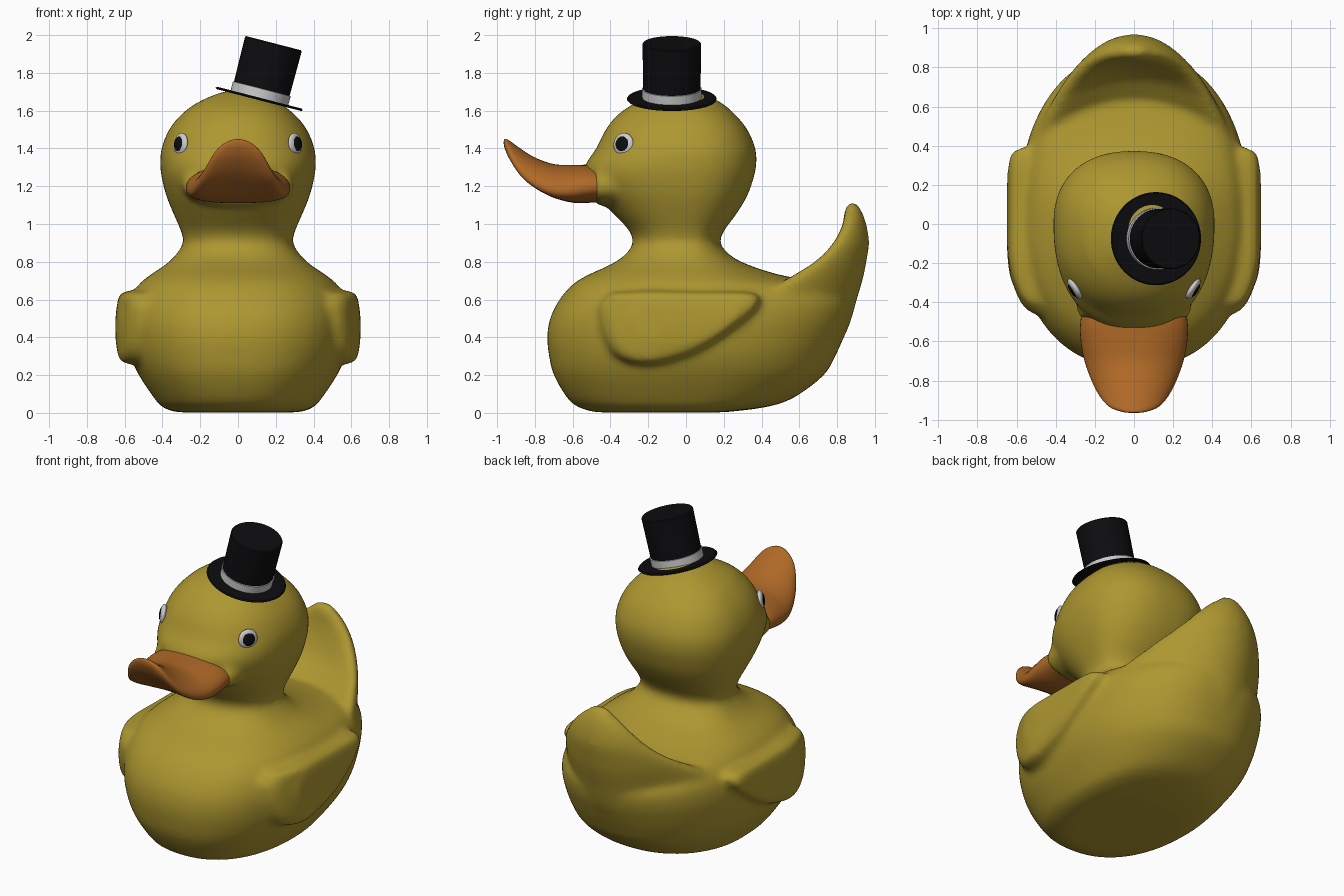
import bpy, bmesh, math
from mathutils import Vector, Matrix
from mathutils.bvhtree import BVHTree

if "Cube" in bpy.data.objects:
    bpy.data.objects.remove(bpy.data.objects["Cube"])


def material(name, rgb):
    m = bpy.data.materials.new(name)
    m.diffuse_color = (*rgb, 1)
    m.use_nodes = True
    m.node_tree.nodes["Principled BSDF"].inputs["Base Color"].default_value = m.diffuse_color
    return m


YELLOW = material("yellow", (0.42, 0.31, 0.03))
ORANGE = material("orange", (0.43, 0.14, 0.02))
BLACK = material("black", (0.004, 0.004, 0.005))
WHITE = material("white", (0.6, 0.6, 0.6))


def refine(rows, steps=4):
    """Catmull-Rom interpolation of a table of section parameters."""
    rows = [Vector(r) for r in rows]
    pts = [rows[0]] + rows + [rows[-1]]
    out = []
    for a, b, c, d in zip(pts, pts[1:], pts[2:], pts[3:]):
        for i in range(steps):
            t = i / steps
            out.append(0.5 * (2 * b + (c - a) * t + (2 * a - 5 * b + 4 * c - d) * t * t
                              + (3 * b - a - 3 * c + d) * t ** 3))
    return out + [rows[-1]]


def loft(bm, rings):
    loops = [[bm.verts.new(p) for p in r] for r in rings]
    n = len(loops[0])
    for a, b in zip(loops, loops[1:]):
        for i in range(n):
            bm.faces.new((a[i], a[(i + 1) % n], b[(i + 1) % n], b[i]))
    bm.faces.new(loops[0])
    bm.faces.new(loops[-1])


def circle(n, power=2.0):
    """Unit superellipse."""
    for i in range(n):
        c, s = math.cos(i * math.tau / n), math.sin(i * math.tau / n)
        yield (math.copysign(abs(c) ** (2 / power), c), math.copysign(abs(s) ** (2 / power), s))


def finish(name, bm, mat):
    bmesh.ops.recalc_face_normals(bm, faces=bm.faces)
    me = bpy.data.meshes.new(name)
    bm.to_mesh(me)
    bm.free()
    me.materials.append(mat)
    ob = bpy.data.objects.new(name, me)
    bpy.context.collection.objects.link(ob)
    for p in me.polygons:
        p.use_smooth = True
    return ob


def level_ring(z, front, back, w, mid, bend=0.0, power=2.3):
    return [(c * w, mid + (s * (back - mid) if s > 0 else s * (mid - front)) - bend * (c * w) ** 2, z)
            for c, s in circle(64, power)]


def beak_ring(y, zc, h, w, droop):
    return [(c * w, y, zc + s * h - droop * (c * w) ** 2) for c, s in circle(48, 2.2)]


# Body, neck and head: z, front y, back y, half width
bm = bmesh.new()
torso = [(0.003, -.48, .2, .33), (.03, -.57, .42, .40), (.08, -.63, .57, .445), (.2, -.70, .73, .525),
         (.3, -.725, .79, .57), (.4, -.735, .835, .59), (.5, -.72, .87, .595), (.6, -.67, .87, .575),
         (.68, -.60, .74, .525), (.73, -.52, .5, .465), (.78, -.41, .34, .39), (.83, -.33, .24, .335),
         (.9, -.28, .18, .29), (.97, -.305, .205, .305), (1.05, -.38, .265, .34), (1.15, -.47, .325, .38),
         (1.25, -.535, .36, .405), (1.32, -.53, .373, .412), (1.4, -.475, .368, .405), (1.5, -.425, .325, .365),
         (1.58, -.36, .26, .30), (1.64, -.27, .19, .22), (1.69, -.16, .09, .11), (1.708, -.06, .0, .03)]
loft(bm, [level_ring(*r, 0 if r[0] < 1.6 else (r[1] + r[2]) / 2) for r in refine(torso)])

# Tail fan, its sides swept forward
tail = [(.15, .35, .67, .38), (.3, .4, .78, .48), (.45, .42, .86, .52), (.6, .52, .905, .51),
        (.72, .65, .94, .43), (.8, .745, .955, .36), (.9, .80, .97, .27), (1.0, .83, .955, .18),
        (1.07, .84, .93, .1), (1.115, .86, .90, .04)]
loft(bm, [level_ring(*r, (r[1] + r[2]) / 2, 1.2, 2.0) for r in refine(tail)])

# Muzzle bulge behind the beak
loft(bm, [beak_ring(*r) for r in refine([(-.1, 1.25, .2, .33, 0), (-.3, 1.23, .16, .315, 0),
                                         (-.48, 1.215, .11, .283, .2)])])

# Wing pads on both sides
outline = refine([(-.40, .635), (-.2, .645), (.1, .64), (.34, .635), (.385, .585), (.3, .49), (.1, .35),
                  (-.1, .275), (-.25, .26), (-.38, .31), (-.45, .44), (-.465, .57)])
for side in (-1, 1):
    rings = []
    for scale, sink in ((1.03, .25), (1.01, .05), (.96, .012), (.85, 0), (.5, 0), (.1, 0)):
        ring = []
        for y, z in outline:
            y, z = -.08 + (y + .08) * scale, .48 + (z - .48) * scale
            x = .65 - sink - 1.1 * max(0, -y - .15) ** 2 - .6 * (z - .45) ** 2
            ring.append((side * x, y, z))
        rings.append(ring)
    loft(bm, rings)

body = finish("body", bm, YELLOW)
remesh = body.modifiers.new("fuse", 'REMESH')
remesh.mode, remesh.voxel_size, remesh.use_smooth_shade = 'VOXEL', 0.017, True
smooth = body.modifiers.new("soften", 'SMOOTH')
smooth.factor, smooth.iterations = 0.5, 16

# Beak: y, centre z, half height, half width, droop of the sides
bm = bmesh.new()
beak = [(-.36, 1.21, .09, .25, .2), (-.5, 1.213, .1, .274, .2), (-.6, 1.213, .1, .272, .4),
        (-.7, 1.23, .087, .253, .8), (-.8, 1.28, .072, .217, 1.4), (-.88, 1.34, .062, .175, 2),
        (-.935, 1.395, .047, .125, 2), (-.96, 1.425, .024, .06, 2), (-.965, 1.43, .006, .015, 2)]
loft(bm, [beak_ring(*r) for r in refine(beak)])
finish("beak", bm, ORANGE)

# Eyes: flattened balls set on the head surface
bpy.context.view_layer.update()
tree = BVHTree.FromObject(body, bpy.context.evaluated_depsgraph_get())
for side, label in ((-1, "left"), (1, "right")):
    normal = Vector((side * .84, -.52, .12)).normalized()
    target = Vector((side * .285, -.32, 1.42))
    hit = tree.ray_cast(target + normal * .5, -normal)[0] or target
    for part, radius, thick, out, mat in (("eye", .06, .022, 0, WHITE), ("pupil", .04, .012, .014, BLACK)):
        bm = bmesh.new()
        bmesh.ops.create_uvsphere(bm, u_segments=32, v_segments=16, radius=1)
        turn = normal.to_track_quat('Z', 'Y').to_matrix().to_4x4()
        bm.transform(Matrix.Translation(hit + normal * out) @ turn
                     @ Matrix.Diagonal((radius, radius, thick, 1)))
        finish(f"{label}_{part}", bm, mat)

# Tilted top hat: radius, height profiles
HAT = Matrix.Translation((.112, -.075, 1.662)) @ Matrix.Rotation(math.radians(14.5), 4, 'Y')
for name, mat, profile in (
        ("hat_brim", BLACK, [(.15, -.006), (.232, -.006), (.238, 0), (.232, .007), (.15, .007)]),
        ("hat_band", WHITE, [(.157, 0), (.158, .055), (.15, .057)]),
        ("hat_crown", BLACK, [(.15, 0), (.152, .05), (.155, .299), (.150, .305)])):
    bm = bmesh.new()
    loft(bm, [[HAT @ Vector((c * r, s * r, h)) for c, s in circle(64)] for r, h in profile])
    ob = finish(name, bm, mat)
    bpy.context.view_layer.objects.active = ob
    bpy.ops.object.select_all(action='DESELECT')
    ob.select_set(True)
    bpy.ops.object.shade_smooth_by_angle(angle=math.radians(35))
